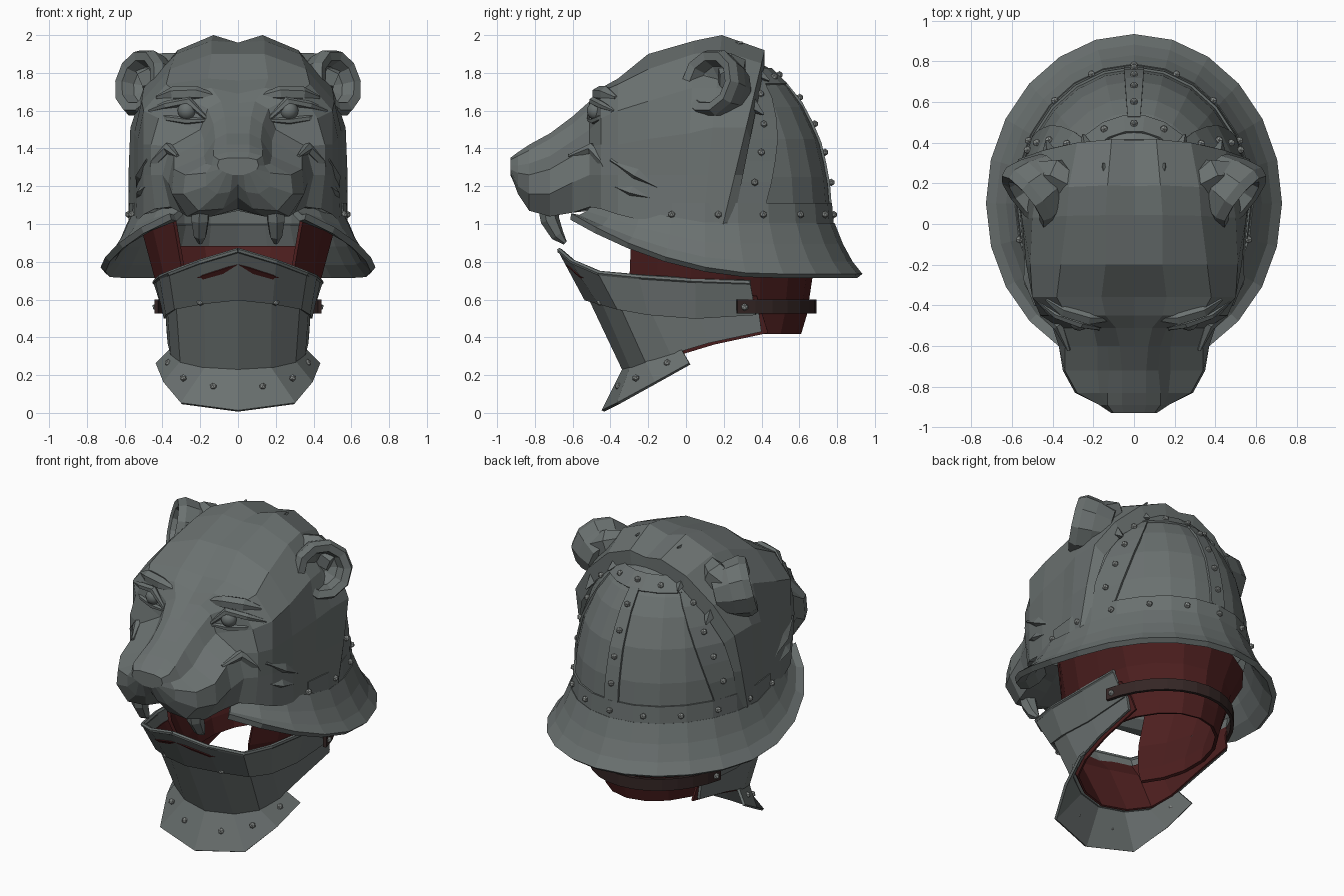
import bpy, bmesh, math
from mathutils import Vector, Matrix

if "Cube" in bpy.data.objects:
    bpy.data.objects.remove(bpy.data.objects["Cube"], do_unlink=True)


def material(name, rgb):
    m = bpy.data.materials.new(name)
    m.use_nodes = True
    m.diffuse_color = (*rgb, 1)
    m.node_tree.nodes["Principled BSDF"].inputs["Base Color"].default_value = (*rgb, 1)
    return m


steel = material("steel grey", (.145, .165, .162))
bright = material("rivet steel", (.28, .3, .29))
red = material("lining red", (.074, .0135, .0135))
leather = material("dark leather", (.034, .019, .018))


def finish(bm, name, mat, mirror=False, thick=0):
    """Turn a bmesh into an object with optional mirror and thickness."""
    bmesh.ops.recalc_face_normals(bm, faces=bm.faces[:])
    data = bpy.data.meshes.new(name)
    bm.to_mesh(data)
    bm.free()
    data.materials.append(mat)
    ob = bpy.data.objects.new(name, data)
    bpy.context.collection.objects.link(ob)
    if mirror:
        ob.modifiers.new("mirror", 'MIRROR').use_axis[0] = True
    if thick:
        s = ob.modifiers.new("thickness", 'SOLIDIFY')
        s.thickness, s.offset = thick, 0


def loft(name, rows, mat, mirror=False, thick=0, closed=False, caps=False):
    """Skin quads across neighbouring rows of points."""
    bm = bmesh.new()
    grid = [[bm.verts.new(p) for p in row] for row in rows]
    for a, b in zip(grid, grid[1:]):
        n = min(len(a), len(b))
        for j in range(n if closed else n - 1):
            k = (j + 1) % n
            bm.faces.new((a[j], a[k], b[k], b[j]))
    if caps:
        bm.faces.new(grid[0])
        if closed:
            bm.faces.new(grid[-1])
    finish(bm, name, mat, mirror, thick)


def tube(name, path, radii, sides=6):
    """Mirrored tapering steel tube through a few points."""
    pts = [Vector(p) for p in path]
    rows = []
    for i, p in enumerate(pts):
        d = (pts[min(i + 1, len(pts) - 1)] - pts[max(i - 1, 0)]).normalized()
        u = d.cross(Vector((.3, .5, .8))).normalized()
        v = u.cross(d)
        turn = [math.tau * k / sides for k in range(sides)]
        rows.append([p + radii[i] * (u * math.cos(t) + v * math.sin(t)) for t in turn])
    loft(name, rows, steel, True, closed=True, caps=True)


def arc(t, rx, ry, z, cy=.1):
    """Point on an ellipse, angle in degrees measured from the back."""
    a = math.radians(t)
    return Vector((rx * math.sin(a), cy + ry * math.cos(a), z))


# Skull dome
PROFILE = [(1, 1), (1.25, .97), (1.45, .9), (1.62, .78), (1.72, .67), (1.82, .52), (1.9, .3)]


def dome(t, z, lift=0):
    for (za, sa), (zb, sb) in zip(PROFILE, PROFILE[1:]):
        if z <= zb:
            break
    s = sa + (sb - sa) * (z - za) / (zb - za)
    return arc(t, .57 * s + lift, .67 * s + lift, z)


loft("skull_dome", [[dome(t, z) for t in range(-105, 106, 15)] for z, s in PROFILE], steel)


# Raised riveted bands on the dome
def band(name, t0, t1, z0, z1, lean=0, mirror=False):
    rows = []
    for i in range(7):
        z = z0 + (z1 - z0) * i / 6
        n = max(1, round((t1 - t0) / 15))
        rows.append([dome(t0 + (t1 - t0) * j / n - lean * (z - z0), z, .005) for j in range(n + 1)])
    loft(name, rows, steel, mirror, .014)


band("dome_lower_band", -105, 105, 1, 1.11)
band("dome_center_band", -5, 5, 1.11, 1.75)
band("dome_side_band", 61, 79, 1.11, 1.78, 30, True)
band("dome_top_band", -56, 56, 1.74, 1.82)


# Flared brim, open at the front under the muzzle
def brim_row(f, sag):
    row = []
    for t in range(-150, 151, 15):
        outer = arc(t, .715, .82, 0)
        outer.z = .725 + .28 * max(0, .45 - outer.y) ** 2
        inner = arc(t, .57, .67, 1 + .12 * max(0, -math.cos(math.radians(t))))
        p = inner.lerp(outer, f)
        p.z -= sag
        row.append(p)
    return row


loft("brim", [brim_row(0, 0), brim_row(.3, .03), brim_row(.65, .03), brim_row(1, 0)], steel, thick=.035)

# Beast head: half cross-sections from the nose back, in hundredths (y, lean, outline)
MUZZLE = [
    (-93, 0, [(0, 135), (5, 135), (10, 134), (11, 131), (10, 129), (8, 128), (6, 127), (3, 126), (0, 126)]),
    (-89, 0, [(0, 138), (6, 138), (13, 136), (14, 131), (17, 127), (17, 120), (11, 116), (4, 117), (0, 121)]),
    (-83, 0, [(0, 142), (6, 142), (13, 139), (17, 132), (28, 126), (29, 116), (21, 107), (8, 108), (0, 114)]),
    (-72, 0, [(0, 148), (6, 148), (12, 145), (18, 136), (34, 129), (35, 116), (27, 104), (14, 104), (0, 108)]),
    (-60, 0, [(0, 157), (7, 157), (13, 153), (18, 144), (34, 136), (37, 122), (30, 106), (17, 106), (0, 107)]),
    (-51, 0, [(0, 164), (9, 165), (16, 161), (20, 150), (36, 141), (40, 126), (36, 109), (20, 108), (0, 107)]),
]
SKULL = [
    (-45, 0, [(0, 169), (14, 172), (33, 170), (42, 156), (46, 142), (46, 126), (44, 108), (22, 109), (0, 108)]),
    (-36, 0, [(0, 176), (16, 177), (38, 174), (50, 160), (50, 142), (50, 126), (50, 105), (24, 111), (0, 112)]),
    (-20, 0, [(0, 190), (14, 190), (36, 182), (51, 165), (53, 145), (53, 126), (54, 101)]),
    (0, .05, [(0, 196), (14, 197), (33, 190), (50, 172), (55, 148), (55, 126), (56, 100)]),
    (10, .1, [(0, 196), (13, 200), (32, 192), (48, 172), (57, 151), (57, 126), (57, 100)]),
    (22, .24, [(0, 190), (11, 192), (28, 185), (45, 169), (57, 151), (58, 126), (58, 100)]),
    (27, .2, [(0, 183), (10, 182), (24, 176), (40, 162), (51, 145), (55, 126), (55, 100)]),
]
head = [[(x / 100, (y + k * (z - 110)) / 100, z / 100) for x, z in half] for y, k, half in MUZZLE + SKULL]
loft("beast_head", head, steel, True, caps=True)

# Thick cupped ears
facing = Vector((.75, -.6, .22)).normalized()
across = facing.cross(Vector((0, 0, 1))).normalized()
upward = across.cross(facing)
ear = []
for r, depth in [(.13, -.17), (.17, -.07), (.185, .01), (.165, .055), (.12, .045), (.1, -.02), (.04, -.06)]:
    turn = [math.tau * k / 10 for k in range(10)]
    ear.append([Vector((.505, .14, 1.745)) + facing * depth
                + across * r * math.cos(t) + upward * r * math.sin(t) for t in turn])
loft("ear", ear, steel, True, closed=True, caps=True)
tube("ear_root", [(.24, .16, 1.87), (.38, .24, 1.82), (.52, .24, 1.76)], [.04, .09, .07])

# Eyes, lids, brows and snarl folds
bm = bmesh.new()
bmesh.ops.create_uvsphere(bm, u_segments=12, v_segments=8, radius=.05,
                          matrix=Matrix.Translation((.27, -.475, 1.6)))
for f in bm.faces:
    f.smooth = True
finish(bm, "eye", steel, True)
tube("upper_lid", [(.16, -.515, 1.55), (.26, -.49, 1.65), (.38, -.445, 1.63), (.47, -.38, 1.6)],
     [.01, .024, .022, .008])
tube("lower_lid", [(.16, -.515, 1.55), (.27, -.485, 1.545), (.37, -.455, 1.56), (.46, -.39, 1.59)],
     [.01, .02, .018, .008])
tube("brow", [(.1, -.465, 1.67), (.22, -.46, 1.69), (.34, -.42, 1.69), (.43, -.37, 1.67)],
     [.01, .04, .04, .01])
tube("snarl_fold", [(.32, -.62, 1.36), (.365, -.5, 1.4), (.435, -.435, 1.33), (.475, -.38, 1.2)],
     [.01, .032, .032, .01])

# Curved fangs
tube("fang", [(.2, -.73, 1.1), (.2, -.72, 1.02), (.2, -.68, .94), (.2, -.64, .9)], [.055, .05, .036, .012])

# Fur tufts on cheeks and mane
TUFTS = [
    ((.48, -.4, 1.34), (.53, -.06, 1.15), .045), ((.48, -.38, 1.2), (.53, -.15, 1.13), .04),
    ((.12, -.12, 1.9), (.15, .3, 1.96), .035), ((.2, .24, 1.87), (.25, .44, 1.76), .06),
    ((.4, .24, 1.71), (.43, .41, 1.58), .06), ((.32, -.1, 1.8), (.34, .2, 1.88), .05),
]
for a, b, r in TUFTS:
    tube("fur_tuft", [a, Vector(a).lerp(Vector(b), .4), b], [.01, r, .006], sides=4)

# Jaw guard: two overlapping plates with a rolled top edge
top = [(0, -.67, .86), (.2, -.6, .8), (.36, -.46, .74), (.41, -.25, .72), (.43, .05, .7), (.44, .34, .69)]
mid = [(0, -.53, .6), (.18, -.46, .58), (.33, -.36, .55), (.375, -.2, .52), (.385, .05, .5), (.385, .37, .52)]
low = [(0, -.33, .23), (.17, -.29, .24), (.3, -.21, .27), (.35, -.08, .31), (.365, .12, .37), (.37, .4, .43)]
tucked = [(x * .975, y + .015, z + .02) for x, y, z in mid]
loft("jaw_guard_upper", [top, mid], steel, True, .016)
loft("jaw_guard_lower", [tucked, low], steel, True, .016)
tube("jaw_guard_rim", top, [.014] * len(top))


# Red lining: an inner liner for the jaw guard and a collar open at the front
def inset(row, drop):
    return [(x * .94, y + .035, z - drop) for x, y, z in row]


loft("jaw_lining", [inset(top, .07), inset(mid, 0), inset(low, .006)], red, True, .012)
lining = []
for z, rx, ry, cy in [(1.05, .53, .56, .15), (.72, .44, .54, .12), (.52, .36, .49, .14), (.42, .34, .45, .15)]:
    lining.append([arc(t, rx, ry, min(z, .88) if abs(t) < 65 else z, cy) for t in range(-140, 141, 20)])
loft("collar_lining", lining, red, thick=.02)

# Neck plate
flare = [(0, -.44, .01), (.3, -.36, .05), (.39, -.16, .16), (.43, .02, .26)]
loft("neck_plate", [low[:3] + [(.36, -.02, .33)], flare], steel, True, .016)

# Neck strap, lapping over the back of the jaw guard
loft("neck_strap", [[arc(t, .445, .53, z, .15) for t in range(-77, 78, 11)] for z in (.525, .6)],
     leather, thick=.02)

# Rivets, mirrored to both sides
spots = [dome(t, 1.05, .016) for t in range(0, 106, 21)]
spots += [dome(0, z, .016) for z in (1.22, 1.38, 1.53, 1.67, 1.79)]
spots += [dome(70 - 30 * (z - 1.11), z, .016) for z in (1.22, 1.38, 1.53, 1.69)]
spots += [dome(25, 1.78, .016)]
spots += [(.13, -.358, .14), (.29, -.266, .185), (.37, -.1, .265), (.2, -.455, .585), (.435, .31, .56)]
bm = bmesh.new()
for p in spots:
    bmesh.ops.create_icosphere(bm, subdivisions=1, radius=.02, matrix=Matrix.Translation(p))
finish(bm, "rivets", bright, True)
